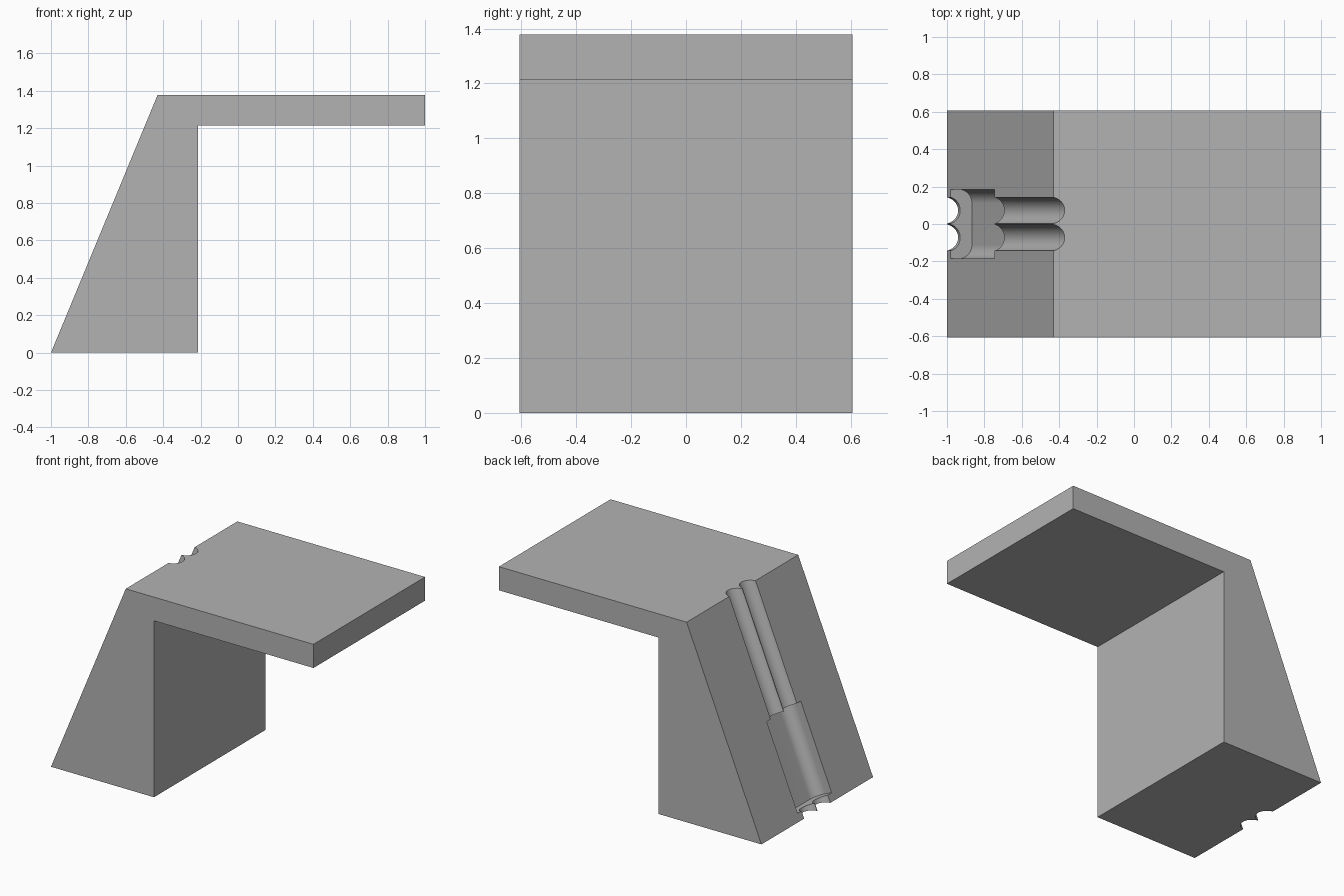
import bpy, bmesh, math
from mathutils import Matrix, Vector

cube = bpy.data.objects.get("Cube")
if cube:
    bpy.data.objects.remove(cube, do_unlink=True)

grey = bpy.data.materials.new("plain_grey")
grey.use_nodes = True
grey.diffuse_color = (0.45, 0.45, 0.45, 1)
grey.node_tree.nodes["Principled BSDF"].inputs["Base Color"].default_value = grey.diffuse_color

HALF_W = 0.607
FOOT, SHOULDER = Vector((-1, 0, 0)), Vector((-0.43, 0, 1.378))

# Slope frame: X across, Y outward from the slope, Z up along it
along = (SHOULDER - FOOT).normalized()
across = Vector((0, 1, 0))
outward = along.cross(across)
slope = Matrix((across, outward, along)).transposed().to_4x4()
slope.translation = FOOT


def prism(name, points, low, high, matrix):
    """Extrude a 2D outline along local Z."""
    bm = bmesh.new()
    face = bm.faces.new([bm.verts.new((a, b, low)) for a, b in points])
    ext = bmesh.ops.extrude_face_region(bm, geom=[face])
    new = [v for v in ext["geom"] if isinstance(v, bmesh.types.BMVert)]
    bmesh.ops.translate(bm, verts=new, vec=(0, 0, high - low))
    bmesh.ops.transform(bm, matrix=matrix, verts=bm.verts)
    bmesh.ops.recalc_face_normals(bm, faces=bm.faces)
    mesh = bpy.data.meshes.new(name)
    bm.to_mesh(mesh)
    bm.free()
    mesh.materials.append(grey)
    obj = bpy.data.objects.new(name, mesh)
    bpy.context.collection.objects.link(obj)
    return obj


def arc(cx, cy, r, start, end, steps):
    angles = [math.radians(start + (end - start) * i / steps) for i in range(steps + 1)]
    return [(cx + r * math.cos(a), cy + r * math.sin(a)) for a in angles]


# Bracket body: sloped leg with an overhanging shelf
profile = [(-1, 0), (-0.215, 0), (-0.215, 1.215), (1, 1.215), (1, 1.378), (-0.43, 1.378)]
body = prism("bracket_body", profile, -HALF_W, HALF_W, Matrix.Rotation(math.pi / 2, 4, "X"))

# Twin cable grooves running the whole slope
cutters = [prism("groove_cutter", arc(side * 0.0725, 0.017, 0.072, 0, 360, 64)[:-1],
                 -0.3, 1.8, slope) for side in (-1, 1)]

# Plug pocket with rounded floor corners
W, DEPTH, R = 0.185, 0.123, 0.075
outline = ([(W, 0.1), (-W, 0.1)] + arc(R - W, R - DEPTH, R, 180, 270, 16)
           + arc(W - R, R - DEPTH, R, 270, 360, 16))
cutters.append(prism("pocket_cutter", outline, 0.052, 0.667, slope))

bpy.context.view_layer.objects.active = body
body.select_set(True)
for cutter in cutters:
    cutter.hide_render = True
    mod = body.modifiers.new("cut", "BOOLEAN")
    mod.operation, mod.solver, mod.object = "DIFFERENCE", "EXACT", cutter
    bpy.ops.object.modifier_apply(modifier=mod.name)
    bpy.data.objects.remove(cutter, do_unlink=True)

bpy.ops.object.select_all(action="DESELECT")
body.select_set(True)
bpy.ops.object.shade_smooth_by_angle(angle=math.radians(30))
